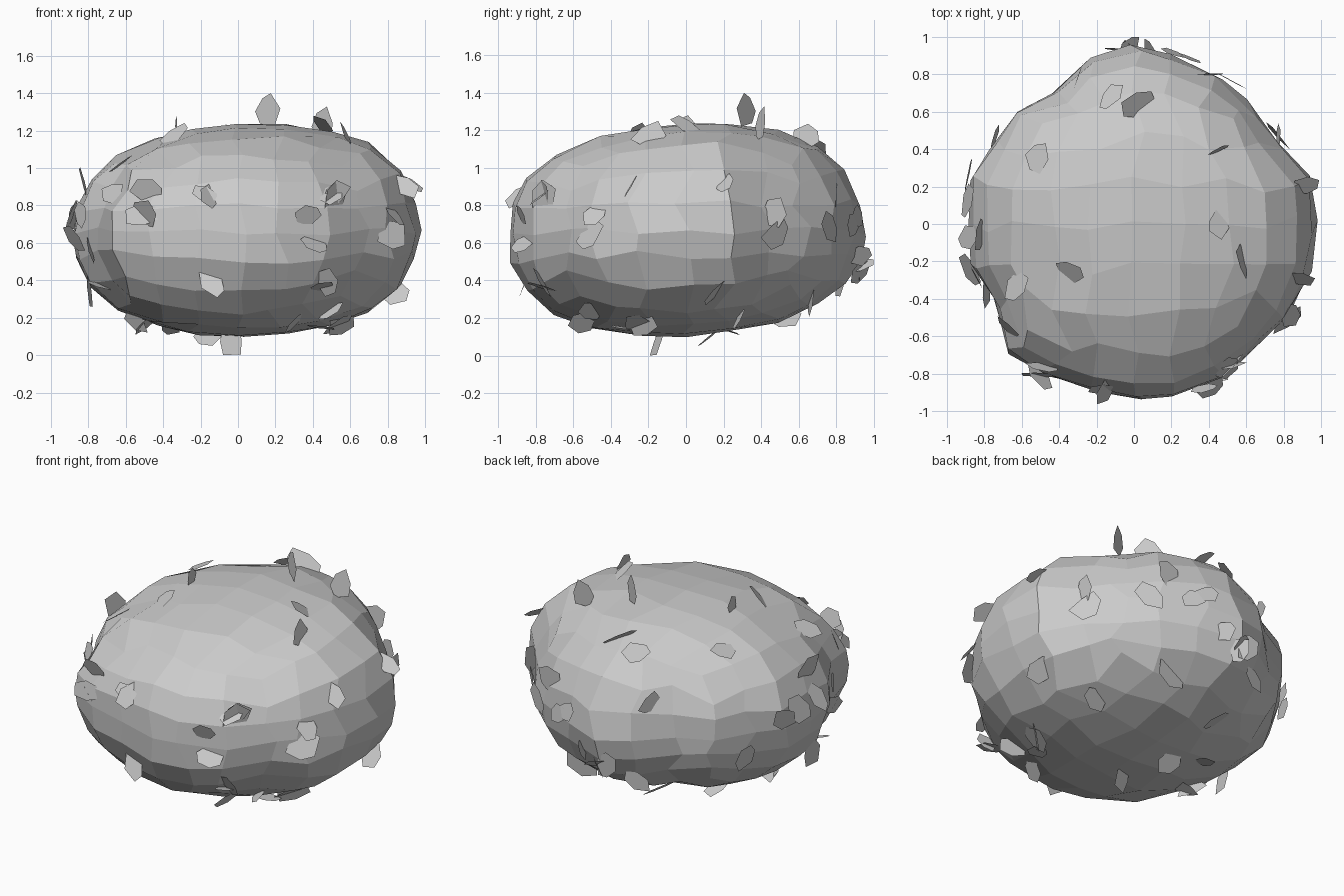
import bpy, bmesh, math, random
from mathutils import Vector, noise
from mathutils.bvhtree import BVHTree

random.seed(11)
cube = bpy.data.objects.get("Cube")
if cube:
    bpy.data.objects.remove(cube, do_unlink=True)

grey = bpy.data.materials.new("foliage_grey")
grey.use_nodes = True
colour = (0.6, 0.6, 0.6, 1)
grey.diffuse_color = colour
grey.node_tree.nodes["Principled BSDF"].inputs["Base Color"].default_value = colour


def add_object(name, bm):
    mesh = bpy.data.meshes.new(name)
    bm.to_mesh(mesh)
    mesh.materials.append(grey)
    obj = bpy.data.objects.new(name, mesh)
    bpy.context.collection.objects.link(obj)
    return obj


# Plan outline of the bush: radius every 15 degrees, anticlockwise from +x
OUTLINE = [0.98, 0.99, 0.89, 0.9, 0.92, 0.92, 0.97, 0.92, 0.82, 0.88, 0.88, 0.92,
           0.89, 0.91, 0.84, 0.97, 0.95, 0.93, 0.96, 0.96, 0.96, 0.93, 0.97, 0.99]


def plan_radius(angle):
    step = (math.degrees(angle) % 360) / 15
    i, t = int(step), step % 1
    return OUTLINE[i % 24] * (1 - t) + OUTLINE[(i + 1) % 24] * t


# Bush body: a faceted quad ball, flattened and made lumpy
def build_body():
    bm = bmesh.new()
    bmesh.ops.create_cube(bm, size=2)
    bmesh.ops.subdivide_edges(bm, edges=bm.edges[:], cuts=5, use_grid_fill=True)
    for v in bm.verts:
        d = Vector([math.tan(c * math.pi / 4) for c in v.co]).normalized()
        d = (d + 0.1 * noise.noise_vector(d * 5)).normalized()
        flat = math.hypot(d.x, d.y)
        # squarer shoulders than a plain ellipsoid
        k = (flat ** 2.3 + abs(d.z) ** 2.3) ** (-1 / 2.3)
        k *= 0.99 + 0.03 * noise.noise(d * 3.5)
        r = plan_radius(math.atan2(d.y, d.x))
        z = d.z * k
        # the crown leans up to the back left, the underside dips to the front
        height = 0.58 + 0.05 * (d.x + d.y) if z > 0 else 0.56 - 0.05 * d.y
        v.co = (d.x * k * r, d.y * k * r, 0.66 + z * height)
    bmesh.ops.recalc_face_normals(bm, faces=bm.faces[:])
    return bm


body_bm = build_body()
bush_body = add_object("bush_body", body_bm)
surface = BVHTree.FromBMesh(body_bm)

LEAF = [(-0.45, -1), (0.45, -0.9), (0.7, 0.1), (0.2, 1), (-0.5, 0.8), (-0.75, -0.1)]
leaves = bmesh.new()


# One flat, irregular leaf card
def add_leaf(centre, normal, up, size):
    side = up.cross(normal).normalized()
    up = normal.cross(side).normalized()
    corners = []
    for u, v in LEAF:
        p = centre + size * (u * random.uniform(0.7, 1.2) * side + v * random.uniform(0.7, 1.1) * up)
        p.x, p.y = (max(-1, min(1, c)) for c in (p.x, p.y))
        p.z = max(0, min(1.4, p.z))
        corners.append(leaves.verts.new(p))
    leaves.faces.new(corners)


def random_direction():
    return Vector([random.gauss(0, 1) for _ in range(3)]).normalized()


# A leaf sitting on the surface nearest to a point, loosely following it
def stick_leaf(point, spread=0.8):
    hit, normal, _, _ = surface.find_nearest(point)
    facing = (normal + spread * random_direction()).normalized()
    add_leaf(hit + normal * 0.025, facing, random_direction(), random.uniform(0.08, 0.11))


TOP = [(-.12, .67), (-.5, .35), (.02, .63), (-.34, -.25), (.45, 0), (.57, -.2), (.2, .93),
       (.78, .48), (.85, -.5), (.5, -.75), (.4, -.93), (-.5, -.8), (-.65, -.55), (-.85, -.3),
       (-.9, -.07), (-.94, .13), (-.28, .78), (-.15, -.87)]
FRONT = [(-.5, .74), (-.47, .86), (-.17, .85), (.5, .85), (.4, .6), (-.13, .4),
         (.45, .4), (-.8, .9), (-.62, 1), (.3, .2)]
RIGHT = [(-.75, .85), (-.5, .64), (-.28, .9), (-.75, .38), (-.5, .25), (.15, .35), (.28, .23),
         (.47, .65), (.78, .85), (.2, .9), (.65, .3)]

# Leaves placed on the crown, the front and the left side
for along, places, lift in (
        (Vector((0, 0, -1)), [Vector((a, b, 3)) for a, b in TOP], 0.75),
        (Vector((0, 1, 0)), [Vector((a, -3, b)) for a, b in FRONT], 0),
        (Vector((-1, 0, 0)), [Vector((3, a, b)) for a, b in RIGHT], 0)):
    for start in places:
        hit = surface.ray_cast(start, along)[0]
        if hit is None:
            hit = Vector((start.x, start.y, lift))
        stick_leaf(hit)

# Leaves scattered over the back, the right side and the underside
for direction, count in (((0, 1, 0), 7), ((-1, 0, 0), 6), ((0, 0, -1), 8)):
    for _ in range(count):
        d = (Vector(direction) + 0.6 * random_direction()).normalized()
        stick_leaf(Vector((d.x, d.y, 0.66 + 0.6 * d.z)))

# Upright leaves on the crown and one hanging below
up = Vector((0, 0, 1))
add_leaf(Vector((0.16, 0.32, 1.31)), Vector((-0.6, -0.8, 0)), up, 0.1)
add_leaf(Vector((0.46, 0.4, 1.23)), Vector((0.4, -0.9, 0.1)), up, 0.1)
add_leaf(Vector((-0.33, 0.0, 1.22)), Vector((1, 0.1, 0)), up, 0.07)
add_leaf(Vector((-0.04, -0.15, 0.08)), Vector((0.3, -0.9, 0.3)), up, 0.1)

leaf_cards = add_object("leaf_cards", leaves)
body_bm.free()
leaves.free()
